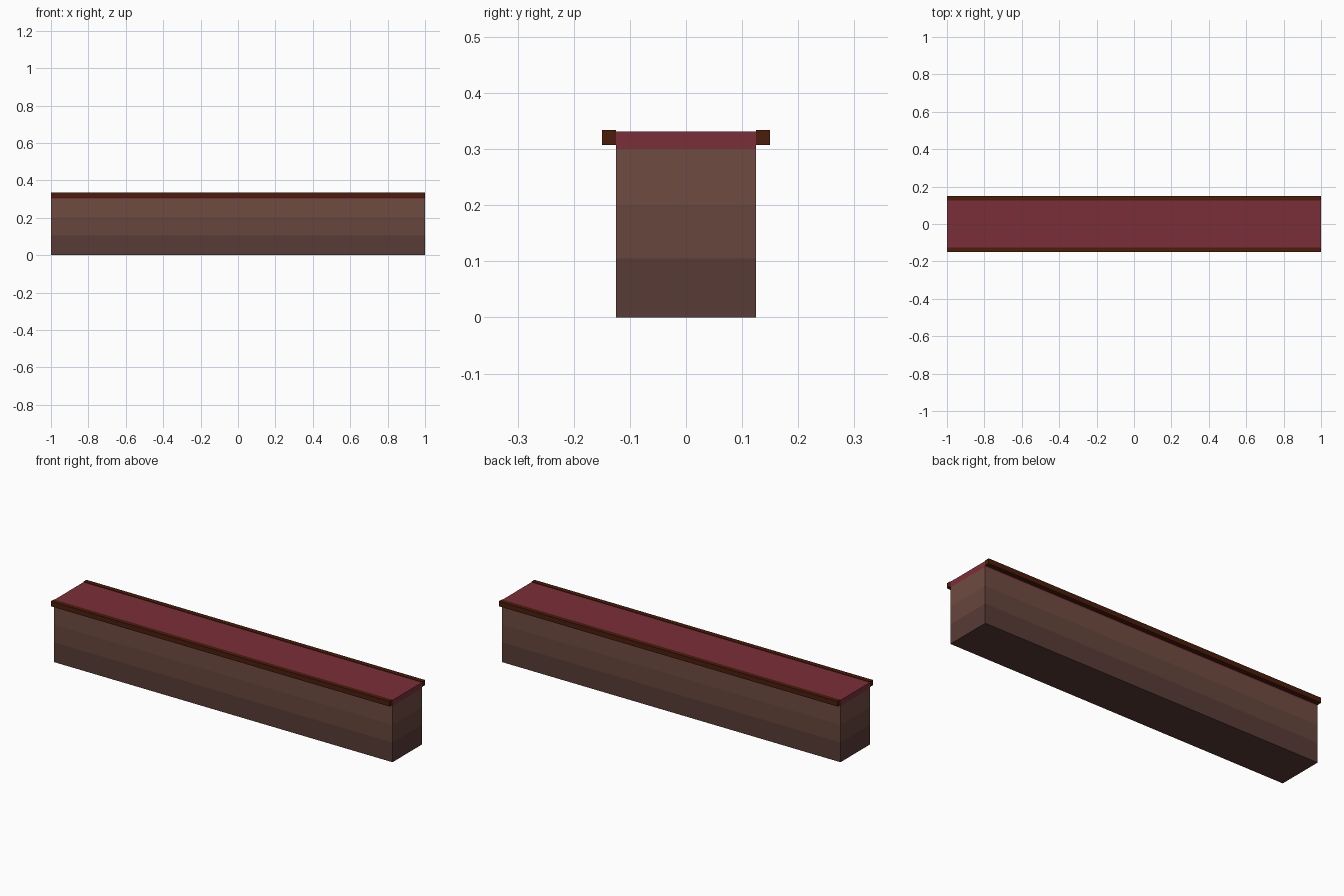
import bpy

if "Cube" in bpy.data.objects:
    bpy.data.objects.remove(bpy.data.objects["Cube"])


def linear(c):
    c /= 255
    return c / 12.92 if c <= 0.04045 else ((c + 0.055) / 1.055) ** 2.4


def material(name, rgb):
    mat = bpy.data.materials.new(name)
    mat.diffuse_color = (*[linear(c) for c in rgb], 1)
    mat.use_nodes = True
    mat.node_tree.nodes["Principled BSDF"].inputs["Base Color"].default_value = mat.diffuse_color
    return mat


def box(name, y0, y1, z0, z1, mat, length=2.0):
    bpy.ops.mesh.primitive_cube_add(size=1, location=(0, (y0 + y1) / 2, (z0 + z1) / 2))
    ob = bpy.context.object
    ob.name = name
    ob.scale = (length, y1 - y0, z1 - z0)
    bpy.ops.object.transform_apply(location=False, rotation=False, scale=True)
    ob.data.materials.append(mat)
    return ob


# Wall body: three stacked courses, lighter towards the top
courses = [
    ("lower_course", 0.0, 0.105, (88, 59, 54)),
    ("middle_course", 0.105, 0.20, (102, 70, 60)),
    ("upper_course", 0.20, 0.30, (111, 76, 66)),
]
for name, z0, z1, rgb in courses:
    box(name, -0.125, 0.125, z0, z1, material(name + "_brown", rgb))

# Red top slab
box("top_slab", -0.125, 0.125, 0.30, 0.331, material("slab_red", (123, 47, 56)))

# Dark trim rails along both long edges
trim = material("trim_dark_brown", (74, 28, 12))
for name, s in (("front_rail", -1), ("back_rail", 1)):
    ys = sorted((s * 0.125, s * 0.15))
    box(name, ys[0], ys[1], 0.307, 0.334, trim)
